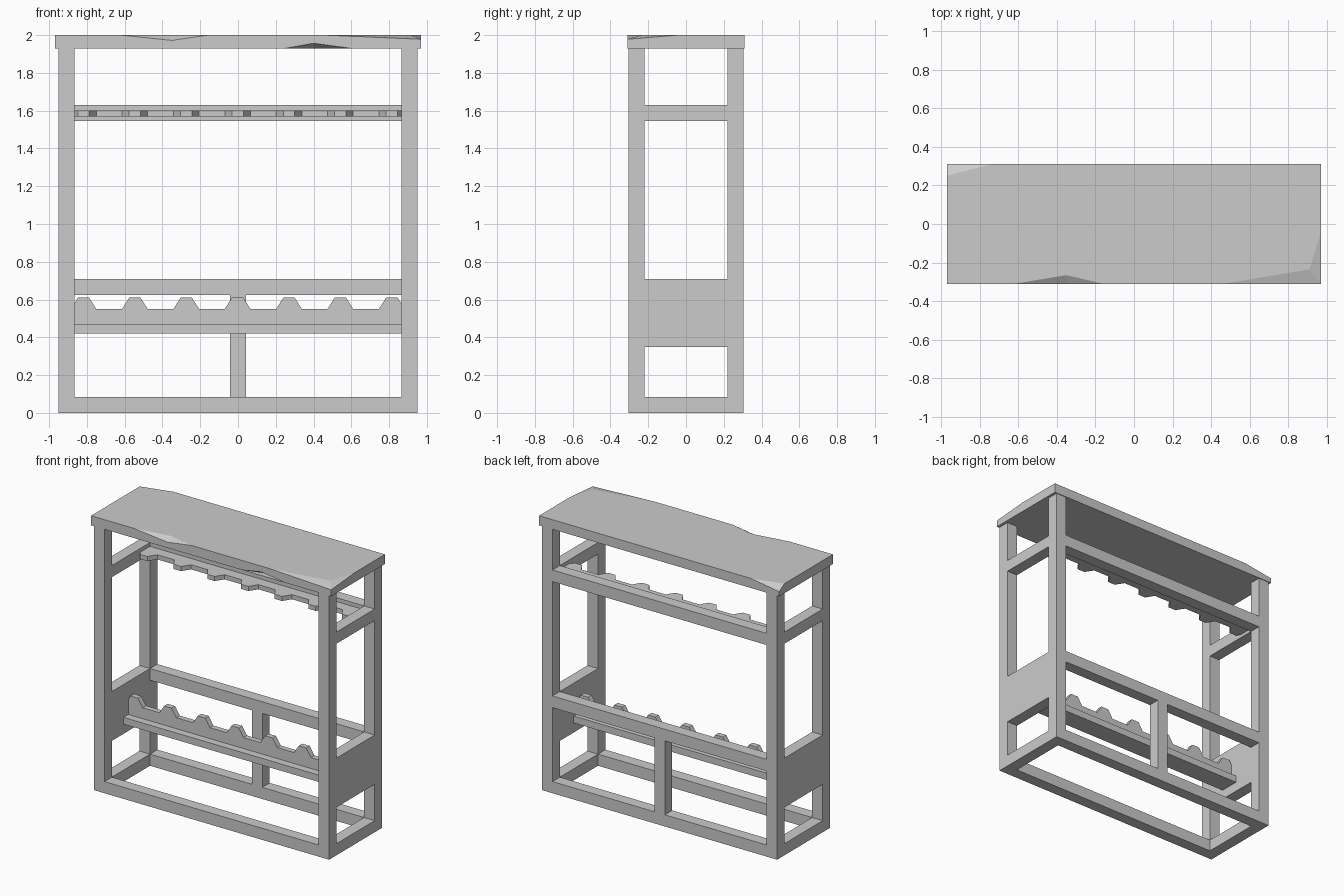
import bpy, bmesh

if "Cube" in bpy.data.objects:
    bpy.data.objects.remove(bpy.data.objects["Cube"])

X0, X1 = 0.865, 0.95     # inner / outer faces of the frame
Y0, Y1 = 0.22, 0.305


def mesh_object(name, verts, faces):
    me = bpy.data.meshes.new(name)
    me.from_pydata(verts, [], faces)
    bm = bmesh.new()
    bm.from_mesh(me)
    bmesh.ops.recalc_face_normals(bm, faces=bm.faces)
    bm.to_mesh(me)
    bm.free()
    ob = bpy.data.objects.new(name, me)
    bpy.context.collection.objects.link(ob)
    return ob


def prism(name, profile, a, b, place):
    """Extrude a 2D profile from a to b; place maps (u, v, w) to xyz."""
    n = len(profile)
    verts = [place(u, v, w) for w in (a, b) for u, v in profile]
    faces = [list(range(n)), list(range(n, 2 * n))]
    faces += [[i, (i + 1) % n, n + (i + 1) % n, n + i] for i in range(n)]
    return mesh_object(name, verts, faces)


def box(name, x0, x1, y0, y1, z0, z1):
    return prism(name, [(x0, y0), (x1, y0), (x1, y1), (x0, y1)], z0, z1,
                 lambda u, v, w: (u, v, w))


def toothed_profile():
    """Board 0.08 deep with seven trapezoid teeth 0.06 high, cut at the ends."""
    e = 0.03
    pts = [(-X0, 0), (-X0, 0.11)]
    for k in range(-3, 4):
        c = 0.272 * k - 0.002
        for dx, h in ((-0.068, 0.08), (-0.03, 0.14), (0.03, 0.14), (0.068, 0.08)):
            if abs(c + dx) < X0:
                pts.append((c + dx, h))
    return pts + [(X0, 0.11), (X0, 0)]


# Corner posts, side rails and side panels
for side, sx in (("left", -1), ("right", 1)):
    xa, xb = sorted((sx * X0, sx * X1))
    box(side + "_front_post", xa, xb, -Y1, -Y0, 0, 1.93)
    box(side + "_back_post", xa, xb, Y0, Y1, 0, 1.93)
    box(side + "_bottom_rail", xa, xb, -Y0, Y0, 0, 0.085)
    box(side + "_upper_rail", xa, xb, -Y0, Y0, 1.545, 1.63)
    box(side + "_panel", xa, xb, -Y0, Y0, 0.35, 0.71)

# Long rails and the back centre post
box("front_bottom_rail", -X0, X0, -Y1, -Y0, 0, 0.085)
box("back_bottom_rail", -X0, X0, Y0, Y1, 0, 0.085)
box("back_middle_rail", -X0, X0, Y0, Y1, 0.625, 0.71)
box("back_upper_rail", -X0, X0, Y0, Y1, 1.545, 1.63)
box("back_centre_post", -0.0425, 0.0425, Y0, Y1, 0.085, 0.625)

# Lower rack: flat bar carrying an upright toothed board
box("rack_bar", -X0, X0, -0.085, 0.06, 0.42, 0.47)
prism("rack_toothed_board", toothed_profile(), -0.03, 0.01,
      lambda u, v, w: (u, w, 0.47 + v))

# Upper hanger: toothed board lying flat, teeth to the front
prism("hanger_toothed_board", toothed_profile(), 1.568, 1.602,
      lambda u, v, w: (u, Y0 - v, w))

# Table top with chipped edges and corners
T, B = 2.0, 1.93
P = {
    "a": (-.62, -.31, T), "b": (-.35, -.265, T), "c": (-.16, -.31, T),
    "d": (.46, -.31, T), "e": (.91, -.235, T), "f": (.97, -.04, T),
    "g": (.97, .31, T), "h": (-.74, .31, T), "i": (-.97, .25, T),
    "j": (-.97, -.31, T),
    "m": (-.35, -.31, 1.972), "n": (.97, -.31, 1.978), "o": (-.97, .31, 1.965),
    "p": (-.97, -.31, B), "q": (.25, -.31, B), "r": (.4, -.265, B),
    "s": (.6, -.31, B), "t": (.97, -.31, B), "u": (.97, .31, B),
    "v": (-.97, .31, B), "w": (.4, -.31, 1.957),
}
keys = list(P)
loops = ["abcdefghij", "amb", "mcb", "dne", "nfe", "hio", "pqwstndcmaj",
         "qrw", "rsw", "pqrstuv", "tugfn", "uvohg", "vpjio"]
mesh_object("table_top", list(P.values()),
            [[keys.index(k) for k in loop] for loop in loops])
